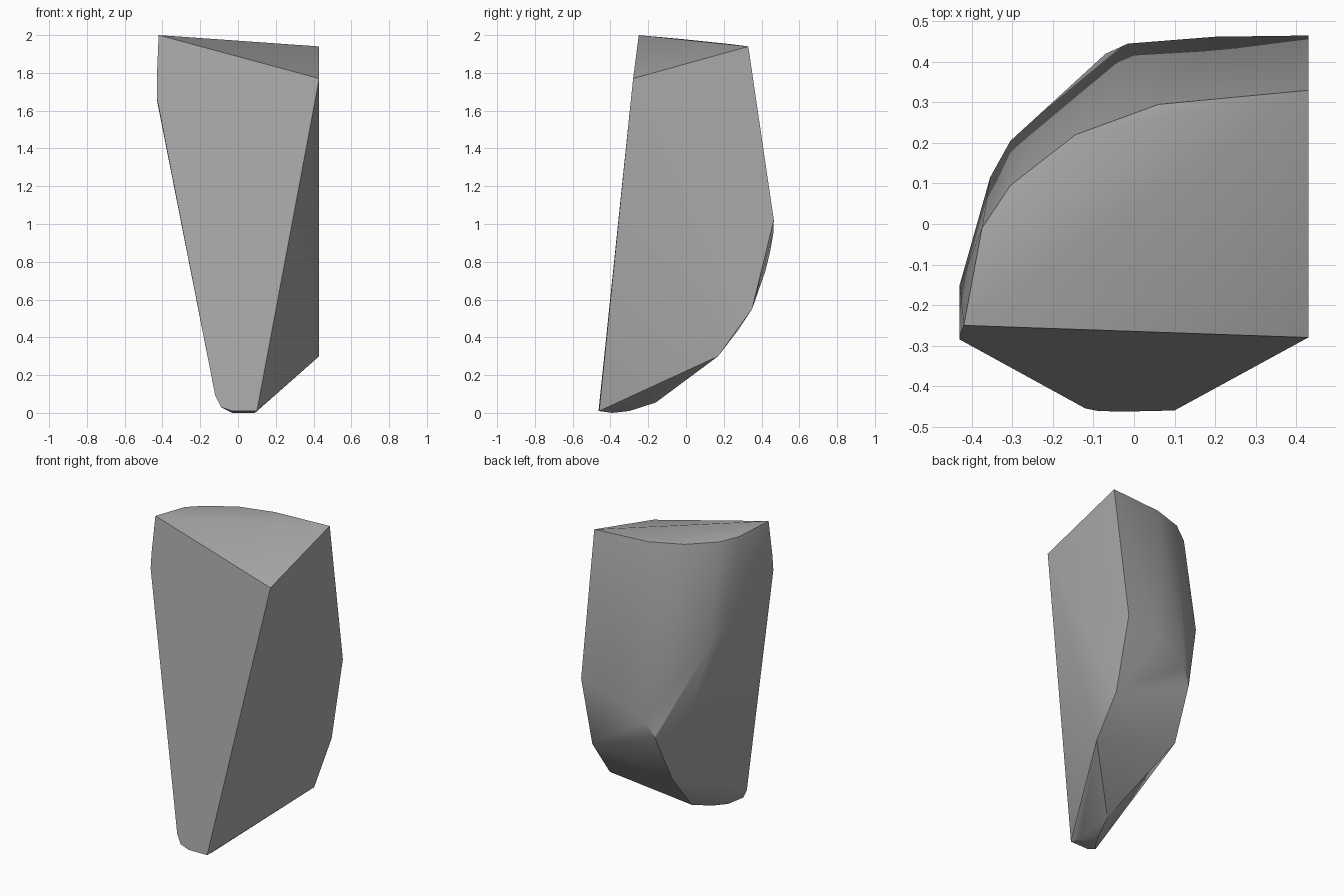
import bpy, bmesh, math

cube = bpy.data.objects.get("Cube")
if cube:
    bpy.data.objects.remove(cube, do_unlink=True)

# Single stone grey
stone = bpy.data.materials.new("stone_grey")
stone.use_nodes = True
grey = (0.4, 0.4, 0.4, 1)
stone.diffuse_color = grey
stone.node_tree.nodes["Principled BSDF"].inputs["Base Color"].default_value = grey

# Corner points of the shard, grouped by region
top_rim = [(-.42, -.25, 2), (.43, -.28, 1.77), (.43, .33, 1.94), (.06, .295, 1.945),
           (-.145, .22, 1.954), (-.305, .095, 1.965), (-.375, -.01, 1.978)]
straight_side = [(.43, .465, 1.02), (.43, .35, .55), (.43, .17, .3)]
back_bulge = [(.2, .462, .95), (-.015, .445, .85), (-.07, .42, .75), (-.09, .27, .43)]
slanted_side = [(-.305, .205, 1.31), (-.355, .115, 1.42), (-.43, -.15, 1.66),
                (-.43, -.275, 1.77), (-.43, -.285, 1.67)]
foot = [(.1, -.46, .01), (-.03, -.463, .01), (-.09, -.461, .03), (-.12, -.455, .09),
        (-.03, -.39, 0), (.09, -.39, 0), (.02, -.3, .01), (.07, -.16, .055)]

# Wrap the corners in a faceted stone skin
bm = bmesh.new()
for co in top_rim + straight_side + back_bulge + slanted_side + foot:
    bm.verts.new(co)
hull = bmesh.ops.convex_hull(bm, input=bm.verts)
bmesh.ops.delete(bm, geom=[v for v in bm.verts if not v.link_faces], context='VERTS')
bmesh.ops.dissolve_limit(bm, angle_limit=math.radians(1), verts=bm.verts, edges=bm.edges)
bmesh.ops.recalc_face_normals(bm, faces=bm.faces)
mesh = bpy.data.meshes.new("rock_shard")
bm.to_mesh(mesh)
bm.free()
mesh.materials.append(stone)

rock = bpy.data.objects.new("rock_shard", mesh)
bpy.context.collection.objects.link(rock)
bpy.ops.object.select_all(action='DESELECT')
rock.select_set(True)
bpy.context.view_layer.objects.active = rock
bpy.ops.object.shade_smooth_by_angle(angle=math.radians(30))
